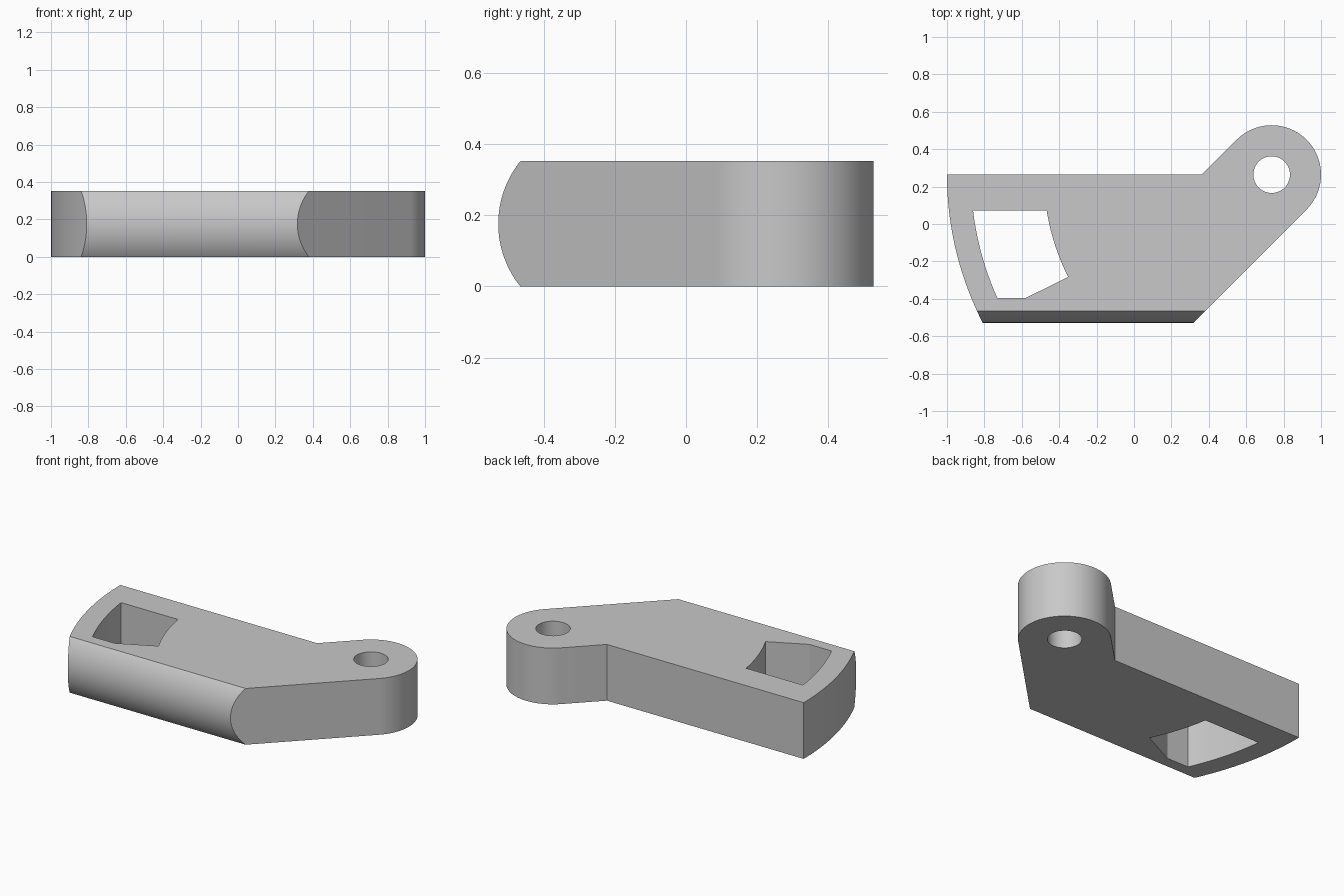
import bpy, bmesh
from math import atan2, cos, sin, pi, radians, sqrt, asin
from mathutils import Vector

cube = bpy.data.objects.get("Cube")
if cube:
    bpy.data.objects.remove(cube, do_unlink=True)

HEIGHT = 0.352
PIVOT = Vector((0.736, 0.264))
BOSS_R = 0.264
FRONT, BULGE = -0.528, 0.062

grey = bpy.data.materials.new("light grey")
grey.use_nodes = True
colour = (0.58, 0.58, 0.58, 1)
grey.diffuse_color = colour
grey.node_tree.nodes["Principled BSDF"].inputs["Base Color"].default_value = colour


def arc(centre, radius, start, end, steps):
    """Points along an arc, angles in radians."""
    angles = [start + (end - start) * i / steps for i in range(steps + 1)]
    return [(centre[0] + radius * cos(a), centre[1] + radius * sin(a)) for a in angles]


def pivot_arc(radius, y_start, y_end, steps=24):
    """Arc about the pivot on its -x side, between two y values."""
    a, b = [pi - asin((y - PIVOT.y) / radius) for y in (y_start, y_end)]
    return arc(PIVOT, radius, a, b, steps)


def prism(name, outline, low, high, along_x=False):
    """Extrude an outline along z, or a (y, z) outline along x."""
    bm = bmesh.new()
    place = (lambda p: (low, p[0], p[1])) if along_x else (lambda p: (p[0], p[1], low))
    face = bm.faces.new([bm.verts.new(place(p)) for p in outline])
    grown = bmesh.ops.extrude_face_region(bm, geom=[face])["geom"]
    shift = (high - low, 0, 0) if along_x else (0, 0, high - low)
    bmesh.ops.translate(bm, vec=shift, verts=[g for g in grown if isinstance(g, bmesh.types.BMVert)])
    bmesh.ops.recalc_face_normals(bm, faces=bm.faces)
    mesh = bpy.data.meshes.new(name)
    bm.to_mesh(mesh)
    bm.free()
    mesh.materials.append(grey)
    obj = bpy.data.objects.new(name, mesh)
    bpy.context.collection.objects.link(obj)
    return obj


def cut(target, cutter, operation):
    """Apply a boolean and discard the cutter."""
    cutter.hide_render = True
    bpy.context.view_layer.objects.active = target
    mod = target.modifiers.new("cut", "BOOLEAN")
    mod.object, mod.operation, mod.solver = cutter, operation, "EXACT"
    bpy.ops.object.modifier_apply(modifier=mod.name)
    bpy.data.objects.remove(cutter, do_unlink=True)


# Arm plate: curved end, straight front, slanted neck and round boss
boss = arc(PIVOT, BOSS_R, -pi / 4, 3 * pi / 4, 48)
neck_front = boss[0][0] - (boss[0][1] - FRONT)
neck_back = boss[-1][0] - (boss[-1][1] - PIVOT.y)
outline = pivot_arc(1.736, PIVOT.y, FRONT) + [(neck_front, FRONT)] + boss + [(neck_back, PIVOT.y)]
arm = prism("pivot_arm", outline, 0, HEIGHT)

# Rounded front edge
half = HEIGHT / 2
radius = (half ** 2 + BULGE ** 2) / (2 * BULGE)
spread = asin(half / radius)
section = arc((FRONT + radius, half), radius, pi + spread, pi - spread, 32)
rear = [(section[-1][0], HEIGHT + 0.1), (1, HEIGHT + 0.1), (1, -0.1), (section[0][0], -0.1)]
cut(arm, prism("front_rounding", section + rear, -1.2, 1.2, True), "INTERSECT")

# Pivot hole
cut(arm, prism("pivot_hole", arc(PIVOT, 0.098, 0, 2 * pi * 47 / 48, 47), -0.1, HEIGHT + 0.1), "DIFFERENCE")

# Window with two sides curved about the pivot
window = pivot_arc(1.608, 0.073, -0.395) + [(-0.578, -0.395)] + pivot_arc(1.218, -0.283, 0.073)
cut(arm, prism("window", window, -0.1, HEIGHT + 0.1), "DIFFERENCE")

# Smooth curves, crisp edges
bpy.ops.object.select_all(action="DESELECT")
arm.select_set(True)
bpy.context.view_layer.objects.active = arm
bpy.ops.object.shade_smooth_by_angle(angle=radians(20))
